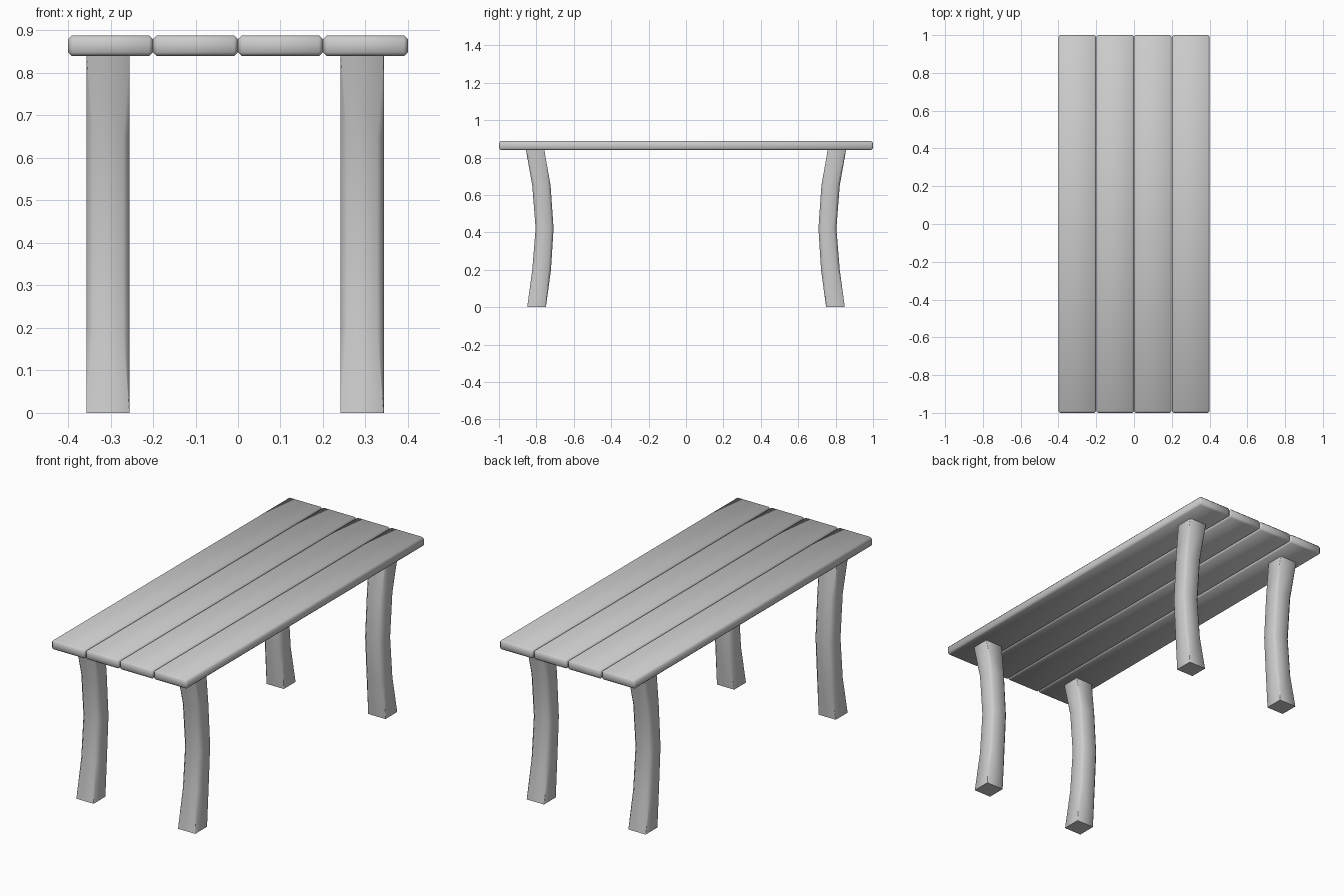
import bpy, bmesh, math

if "Cube" in bpy.data.objects:
    bpy.data.objects.remove(bpy.data.objects["Cube"])


def add_object(name, bm, angle):
    bmesh.ops.recalc_face_normals(bm, faces=bm.faces)
    mesh = bpy.data.meshes.new(name)
    bm.to_mesh(mesh)
    bm.free()
    ob = bpy.data.objects.new(name, mesh)
    bpy.context.collection.objects.link(ob)
    bpy.ops.object.select_all(action='DESELECT')
    ob.select_set(True)
    bpy.context.view_layer.objects.active = ob
    bpy.ops.object.shade_smooth_by_angle(angle=math.radians(angle))
    return ob


# Table top: four chamfered planks side by side
def plank(name, x):
    bm = bmesh.new()
    bmesh.ops.create_cube(bm, size=1)
    for v in bm.verts:
        v.co.x = x + v.co.x * 0.199
        v.co.y *= 2.0
        v.co.z = 0.864 + v.co.z * 0.049
    bmesh.ops.bevel(bm, geom=bm.edges[:], offset=0.009, segments=1,
                    affect='EDGES', profile=0.5)
    add_object(name, bm, 60)


for i in range(4):
    plank(f"plank_{i + 1}", -0.3 + 0.2 * i)


# Bowed leg: square at both ends, chamfered corners between
# (height, distance from centre, half depth, corner chamfer)
LEG_RINGS = [
    (0.0, 0.799, 0.050, 0.001),
    (0.20, 0.772, 0.050, 0.015),
    (0.42, 0.756, 0.048, 0.016),
    (0.65, 0.773, 0.049, 0.015),
    (0.842, 0.807, 0.049, 0.001),
]
HALF_WIDTH = 0.051


def leg(name, x, side):
    bm = bmesh.new()
    rings = []
    for z, y, d, c in LEG_RINGS:
        w = HALF_WIDTH
        outline = [(w, -d + c), (w, d - c), (w - c, d), (-w + c, d),
                   (-w, d - c), (-w, -d + c), (-w + c, -d), (w - c, -d)]
        rings.append([bm.verts.new((x + px, side * (y + py), z))
                      for px, py in outline])
    for a, b in zip(rings, rings[1:]):
        for i in range(8):
            j = (i + 1) % 8
            bm.faces.new((a[i], a[j], b[j], b[i]))
    bm.faces.new(rings[0])
    bm.faces.new(rings[-1])
    add_object(name, bm, 60)


for side, end in ((-1, "front"), (1, "back")):
    leg(f"{end}_left_leg", -0.306, side)
    leg(f"{end}_right_leg", 0.292, side)
